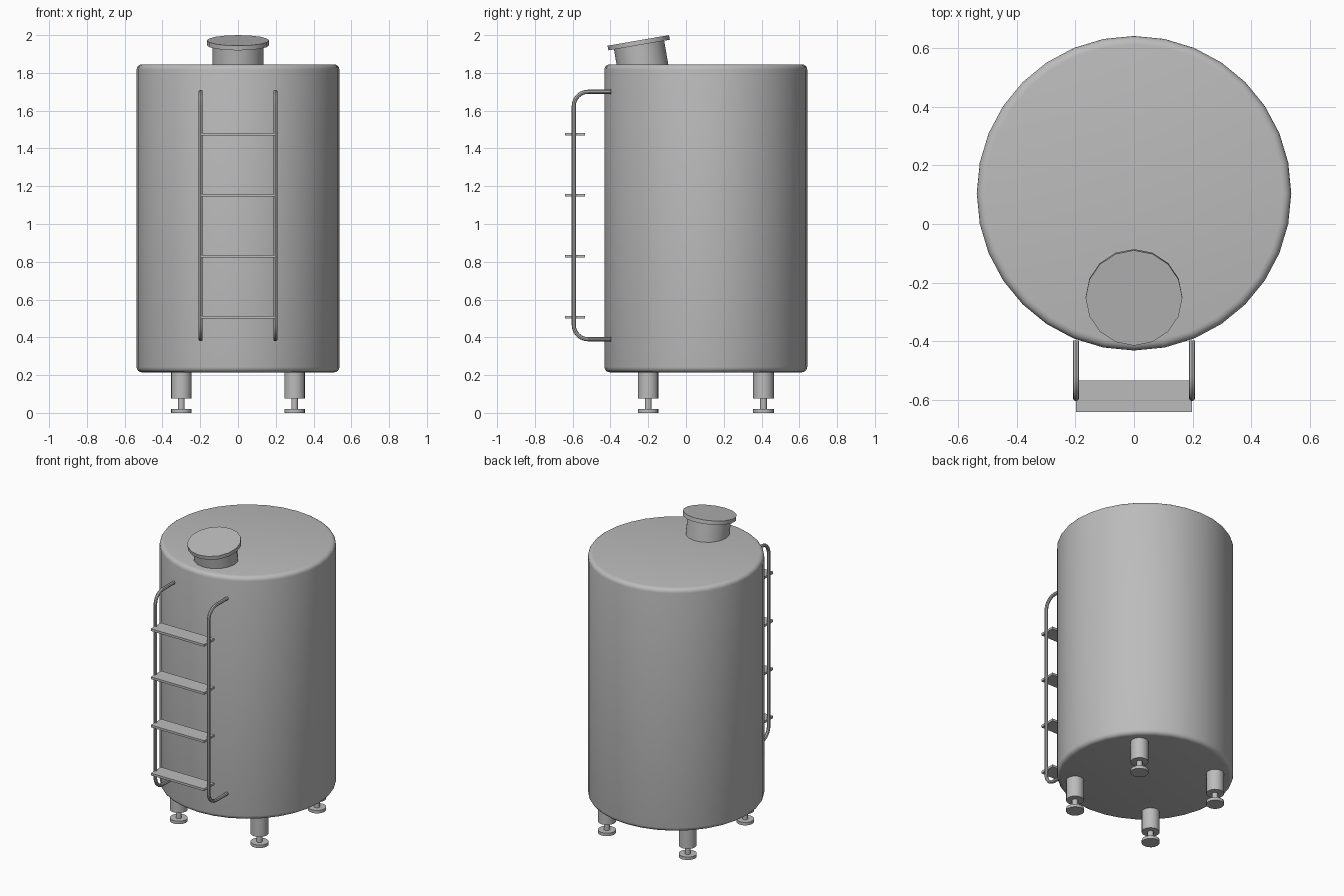
import bpy, math
from mathutils import Vector

if "Cube" in bpy.data.objects:
    bpy.data.objects.remove(bpy.data.objects["Cube"])

steel = bpy.data.materials.new("grey_steel")
steel.diffuse_color = (0.5, 0.5, 0.5, 1)
steel.use_nodes = True
steel.node_tree.nodes["Principled BSDF"].inputs["Base Color"].default_value = steel.diffuse_color


def finish(ob, name, smooth=True):
    ob.name = name
    ob.data.materials.append(steel)
    if smooth:
        bpy.ops.object.select_all(action='DESELECT')
        ob.select_set(True)
        bpy.context.view_layer.objects.active = ob
        bpy.ops.object.shade_smooth_by_angle(angle=math.radians(40))
    return ob


def lathe(name, profile, sides, loc, tilt=0.0):
    """Closed solid of revolution from (radius, z) points, bottom to top."""
    verts, faces = [], []
    for r, z in profile:
        for i in range(sides):
            a = 2 * math.pi * i / sides
            verts.append((r * math.cos(a), r * math.sin(a), z))
    for k in range(len(profile) - 1):
        for i in range(sides):
            j = (i + 1) % sides
            a, b = k * sides, (k + 1) * sides
            faces.append((a + i, a + j, b + j, b + i))
    faces.append(tuple(reversed(range(sides))))
    top = (len(profile) - 1) * sides
    faces.append(tuple(range(top, top + sides)))
    me = bpy.data.meshes.new(name)
    me.from_pydata(verts, [], faces)
    ob = bpy.data.objects.new(name, me)
    bpy.context.collection.objects.link(ob)
    ob.location = loc
    ob.rotation_euler.x = tilt
    return finish(ob, name)


# Tank body with rounded rims
R, Z0, Z1, B, CY = 0.537, 0.215, 1.845, 0.028, 0.105
arc = [math.radians(a) for a in (0, 22.5, 45, 67.5, 90)]
body = [(R - B + B * math.sin(a), Z0 + B - B * math.cos(a)) for a in arc]
body += [(R - B + B * math.cos(a), Z1 - B + B * math.sin(a)) for a in arc]
lathe("tank_body", body, 32, (0, CY, 0))

# Tilted hatch: neck and lid share one axis
tilt = math.radians(9.8)
lid_centre = Vector((0, -0.2505, 1.9595))
lathe("hatch_neck", [(0.135, -0.16), (0.135, 0.0)], 16, lid_centre, tilt)
lathe("hatch_lid", [(0.165, -0.0125), (0.165, 0.0125)], 16, lid_centre, tilt)

# Legs with threaded stem and levelling foot
for sx in (-1, 1):
    for sy in (-1, 1):
        loc = (0.3 * sx, CY + 0.305 * sy, 0)
        tag = ("left" if sx < 0 else "right") + ("_front" if sy < 0 else "_back")
        lathe("leg_" + tag, [(0.055, 0.075), (0.055, 0.23)], 16, loc)
        lathe("stem_" + tag, [(0.018, 0.015), (0.018, 0.08)], 12, loc)
        lathe("foot_" + tag, [(0.055, 0), (0.055, 0.02)], 16, loc)


# Ladder rails: bent tubes swept along a path
def rail(name, x):
    yo, yi, lo, hi, br = -0.594, -0.398, 0.39, 1.70, 0.075
    pts = [(yi, lo)]
    for i in range(7):
        a = math.pi / 2 * i / 6
        pts.append((yo + br - br * math.sin(a), lo + br - br * math.cos(a)))
    for i in range(7):
        a = math.pi / 2 * i / 6
        pts.append((yo + br - br * math.cos(a), hi - br + br * math.sin(a)))
    pts.append((yi, hi))
    cu = bpy.data.curves.new(name, 'CURVE')
    cu.dimensions = '3D'
    cu.bevel_depth = 0.011
    cu.bevel_resolution = 2
    cu.use_fill_caps = True
    sp = cu.splines.new('POLY')
    sp.points.add(len(pts) - 1)
    for p, (y, z) in zip(sp.points, pts):
        p.co = (x, y, z, 1)
    ob = bpy.data.objects.new(name, cu)
    bpy.context.collection.objects.link(ob)
    bpy.ops.object.select_all(action='DESELECT')
    ob.select_set(True)
    bpy.context.view_layer.objects.active = ob
    bpy.ops.object.convert(target='MESH')
    finish(bpy.context.object, name)


rail("ladder_rail_left", -0.198)
rail("ladder_rail_right", 0.198)

# Flat ladder treads
for i in range(4):
    bpy.ops.mesh.primitive_cube_add(size=1, location=(0, -0.588, 0.506 + 0.323 * i))
    ob = bpy.context.object
    ob.scale = (0.396, 0.107, 0.015)
    finish(ob, f"ladder_tread_{i + 1}", smooth=False)
